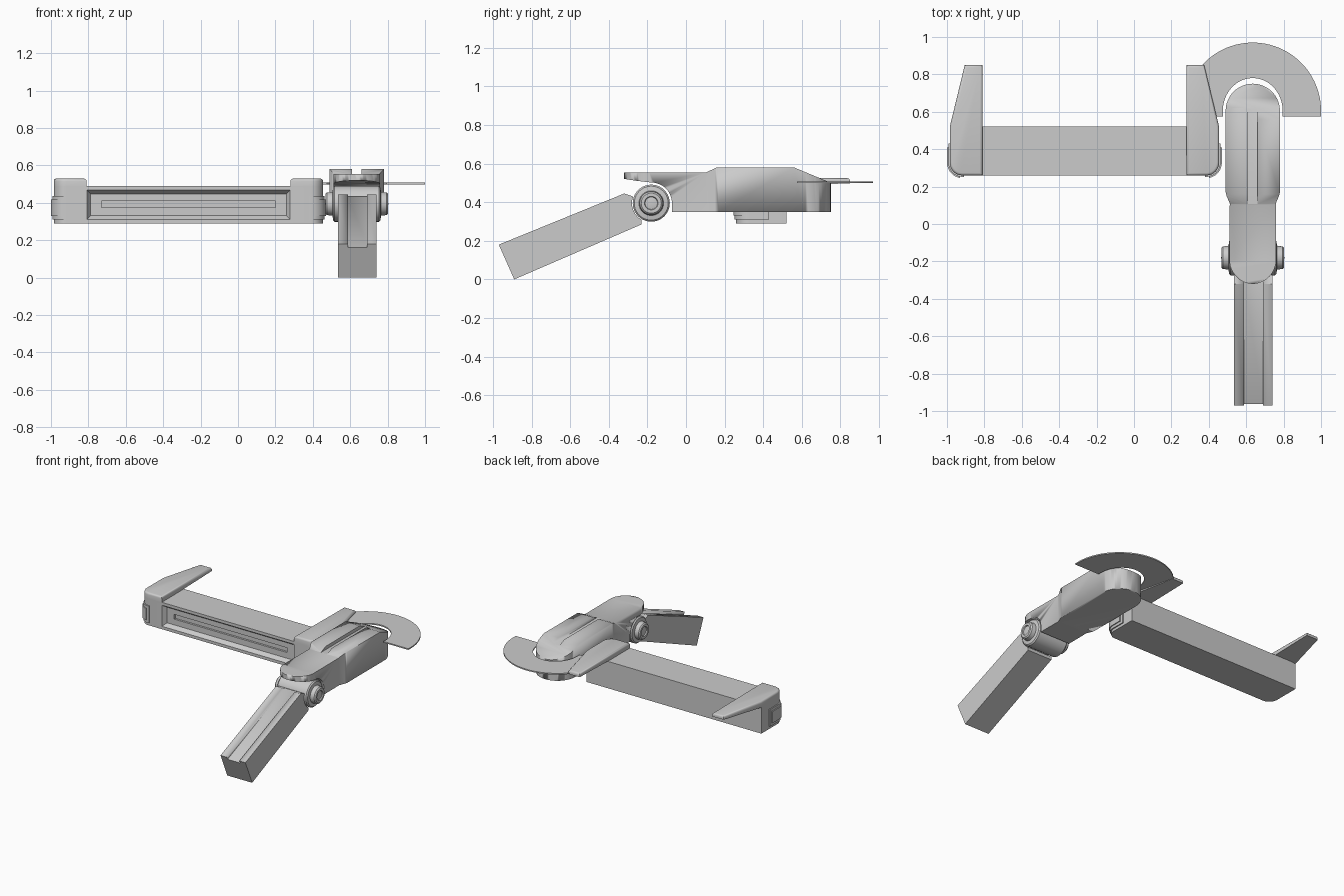
import bpy, bmesh
from math import cos, sin, pi, radians
from mathutils import Vector

if "Cube" in bpy.data.objects:
    bpy.data.objects.remove(bpy.data.objects["Cube"])

CX = 0.635            # centre line of the swivel body
MID = -0.265          # mirror plane of the crossbar


def finish(name, bm, smooth=35):
    bmesh.ops.recalc_face_normals(bm, faces=bm.faces)
    me = bpy.data.meshes.new(name)
    bm.to_mesh(me)
    bm.free()
    ob = bpy.data.objects.new(name, me)
    bpy.context.collection.objects.link(ob)
    if smooth:
        bpy.ops.object.select_all(action='DESELECT')
        ob.select_set(True)
        bpy.context.view_layer.objects.active = ob
        bpy.ops.object.shade_smooth_by_angle(angle=radians(smooth))
    return ob


def prism_bm(pts, axis, lo, hi):
    """Extrude a 2D outline along z (outline in x,y) or x (outline in y,z)."""
    bm = bmesh.new()
    place = (lambda a, b, h: (a, b, h)) if axis == 'z' else (lambda a, b, h: (h, a, b))
    f = bm.faces.new([bm.verts.new(place(a, b, lo)) for a, b in pts])
    new = bmesh.ops.extrude_face_region(bm, geom=[f])['geom']
    d = Vector(place(0, 0, hi - lo))
    bmesh.ops.translate(bm, vec=d, verts=[v for v in new if isinstance(v, bmesh.types.BMVert)])
    return bm


def prism(name, pts, axis, lo, hi):
    return finish(name, prism_bm(pts, axis, lo, hi))


def arc(cx, cy, rx, ry, a0, a1, n):
    return [(cx + rx * cos(radians(a0 + (a1 - a0) * i / n)),
             cy + ry * sin(radians(a0 + (a1 - a0) * i / n))) for i in range(n + 1)]


def boolean(ob, cutter, op='DIFFERENCE'):
    mod = ob.modifiers.new('cut', 'BOOLEAN')
    mod.object, mod.operation, mod.solver = cutter, op, 'EXACT'
    dg = bpy.context.evaluated_depsgraph_get()
    me = bpy.data.meshes.new_from_object(ob.evaluated_get(dg))
    ob.modifiers.clear()
    ob.data = me
    bpy.data.objects.remove(cutter)


def mirrored(pts):
    return [(2 * MID - x, y) for x, y in pts]


# Crossbar with rounded front corners
corner = arc(-0.92, 0.33, 0.065, 0.07, 180, 270, 8)
left = [(-0.985, 0.52)] + corner
bar = prism('crossbar', left + mirrored(left)[::-1], 'z', 0.29, 0.49)

# Tapered recess and thin slot on the front of the crossbar
bm = bmesh.new()
rings = []
for y, s in ((0.25, -0.005), (0.29, 0.022)):
    rings.append([bm.verts.new((x, y, z)) for x, z in (
        (-0.81 + s, 0.31 + s), (0.28 - s, 0.31 + s), (0.28 - s, 0.47 - s), (-0.81 + s, 0.47 - s))])
for i in range(4):
    j = (i + 1) % 4
    bm.faces.new((rings[0][i], rings[0][j], rings[1][j], rings[1][i]))
bm.faces.new(rings[0])
bm.faces.new(rings[1])
boolean(bar, finish('recess_cutter', bm, 0))
boolean(bar, prism('slot_cutter', [(-0.73, 0.27), (0.20, 0.27), (0.20, 0.305), (-0.73, 0.305)],
                   'z', 0.375, 0.41))

# Prongs on top of both ends, and the clips that wrap the corners
prong = [(-0.81, 0.26), (-0.81, 0.85), (-0.905, 0.85), (-0.985, 0.52)] + corner
clip = [(-0.993, 0.43)] + arc(-0.92, 0.33, 0.073, 0.078, 180, 270, 8) + \
       [(-0.91, 0.252), (-0.91, 0.28), (-0.96, 0.31), (-0.96, 0.43)]
pad = [(-1.0, 0.41)] + arc(-0.92, 0.33, 0.08, 0.084, 180, 262, 8) + [(-0.93, 0.28), (-0.96, 0.31), (-0.96, 0.41)]
for side, flip in (('left', lambda p: p), ('right', mirrored)):
    bm = prism_bm(flip(prong), 'z', 0.485, 0.53)
    for v in bm.verts:
        if v.co.y > 0.8:
            v.co.z = 0.524 if v.co.z > 0.51 else 0.498
    top = [e for e in bm.edges if all(v.co.z > 0.51 for v in e.verts)]
    bmesh.ops.bevel(bm, geom=top, offset=0.014, segments=3, profile=0.5, affect='EDGES')
    finish(side + '_prong', bm)
    prism(side + '_clip', flip(clip), 'z', 0.31, 0.437)
    prism(side + '_clip_pad', flip(pad), 'z', 0.33, 0.417)

# Swivel body: side profile intersected with the top outline
HY, HZ = -0.18, 0.395   # hinge centre
side = [(-0.33, 0.555), (-0.33, 0.522), (-0.25, 0.51)] + arc(HY, HZ, 0.107, 0.107, 90, 0, 12) + \
       [(-0.073, 0.35), (0.80, 0.35), (0.80, 0.48), (0.56, 0.58), (0.16, 0.58), (0.105, 0.555)]
body = prism('swivel_body', side, 'x', 0.4, 0.9)
plan = arc(CX, 0.605, 0.145, 0.145, 0, 180, 32) + [(0.49, 0.17), (0.495, 0.15), (0.512, 0.11)] + \
       arc(CX, -0.19, 0.125, 0.13, 180, 360, 32) + [(0.758, 0.11), (0.775, 0.15), (0.78, 0.17)]
boolean(body, prism('plan_cutter', plan, 'z', 0.2, 0.7), 'INTERSECT')
boolean(body, prism('sight_cutter', [(0.61, 0.05), (0.66, 0.05), (0.66, 0.7), (0.61, 0.7)],
                    'z', 0.5555, 0.65))

# Thin half-ring behind the body, its left end buried in the prong
ring = [(1.0, 0.575)] + arc(CX, 0.605, 0.365, 0.365, 0, 180, 48) + [(0.27, 0.575), (0.475, 0.575)] + \
       arc(CX, 0.605, 0.16, 0.175, 180, 0, 32) + [(0.795, 0.575)]
ring = [(max(x, 0.30), y) for x, y in ring]
clean = [p for i, p in enumerate(ring) if p != ring[i - 1]]
prism('half_ring', clean, 'z', 0.499, 0.508)

# Hinge barrel with stepped bolt ends, lathed about x
half = [(0.170, 0.0), (0.160, 0.028), (0.160, 0.032), (0.168, 0.035), (0.168, 0.052),
        (0.160, 0.06), (0.130, 0.064), (0.126, 0.088), (0.118, 0.096)]
prof = half + [(-x, r) for x, r in half[::-1]]
bm = bmesh.new()
vs = [bm.verts.new((CX + x, HY, HZ + r)) for x, r in prof]
es = [bm.edges.new(p) for p in zip(vs, vs[1:])]
bmesh.ops.spin(bm, geom=vs + es, cent=(CX, HY, HZ), axis=(1, 0, 0), angle=2 * pi, steps=40)
bmesh.ops.remove_doubles(bm, verts=bm.verts, dist=0.0005)
finish('hinge_barrel', bm)

# Drooping arm with a channel along its top
arm_side = [(-0.97, 0.18), (-0.89, 0.0), (-0.23, 0.285)] + \
    arc(HY, HZ, 0.1, 0.1, 240, 160, 8) + [(-0.32, 0.445)]
arm = prism('arm', arm_side, 'x', 0.535, 0.74)
boolean(arm, prism('channel_cutter', [(-1.1, 0.105), (-0.2, 0.472), (-0.24, 0.57), (-1.14, 0.2)],
                   'x', 0.587, 0.69))
